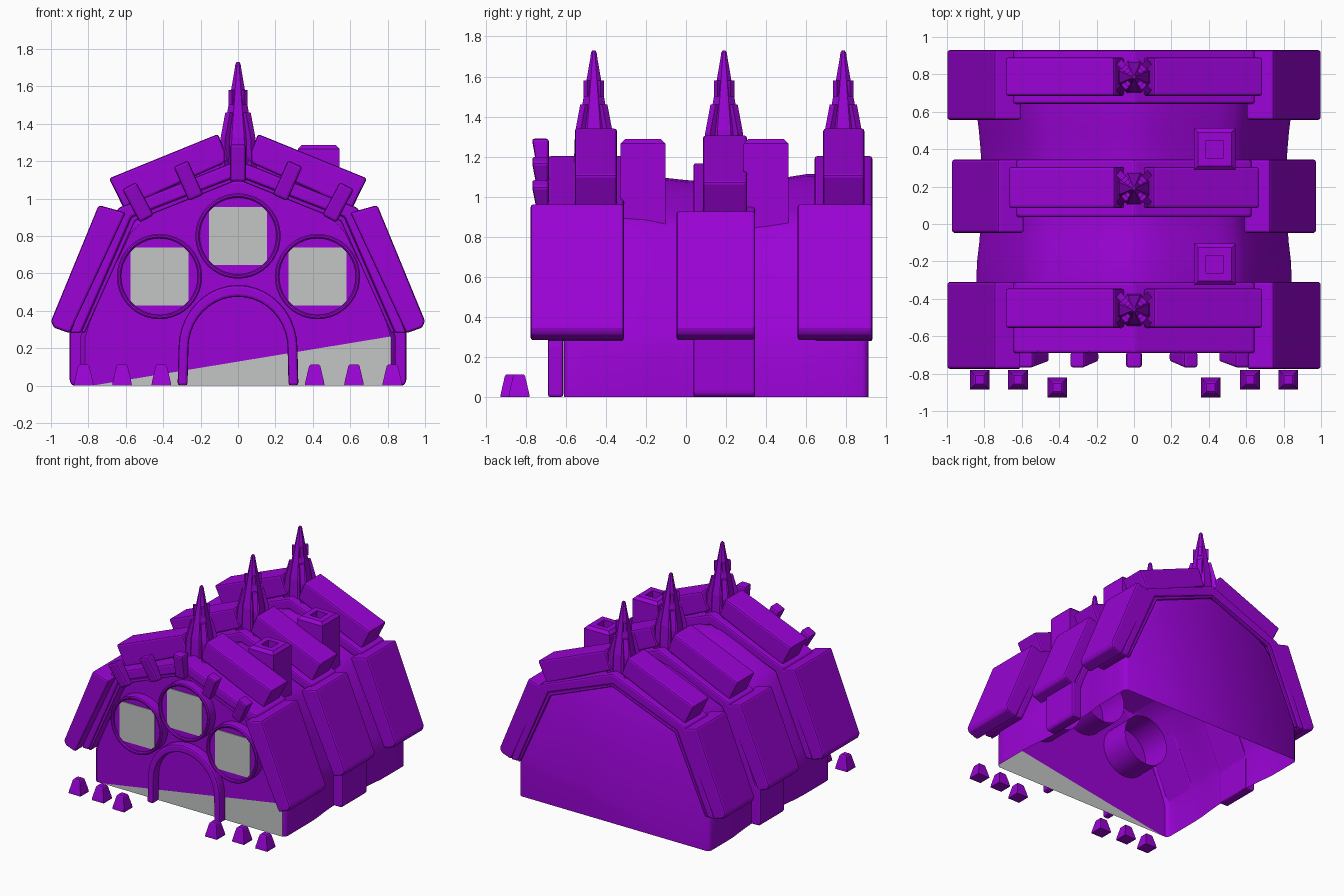
import bpy, bmesh, math
from mathutils import Matrix, Vector

if "Cube" in bpy.data.objects:
    bpy.data.objects.remove(bpy.data.objects["Cube"])


def material(name, rgb):
    m = bpy.data.materials.new(name)
    m.diffuse_color = (*rgb, 1)
    m.use_nodes = True
    m.node_tree.nodes["Principled BSDF"].inputs["Base Color"].default_value = m.diffuse_color
    return m


PURPLE = material("purple", (0.325, 0.001, 0.67))
GREY = material("pale_grey", (0.55, 0.565, 0.565))


def finish(name, bm, mats=(PURPLE,), bevel=0.0, smooth=False, recalc=True):
    if recalc:
        bmesh.ops.recalc_face_normals(bm, faces=bm.faces)
    me = bpy.data.meshes.new(name)
    bm.to_mesh(me)
    bm.free()
    ob = bpy.data.objects.new(name, me)
    bpy.context.collection.objects.link(ob)
    for m in mats:
        me.materials.append(m)
    if bevel:
        b = ob.modifiers.new("soft_edges", "BEVEL")
        b.width, b.segments, b.limit_method = bevel, 2, "ANGLE"
    if smooth:
        bpy.ops.object.select_all(action="DESELECT")
        ob.select_set(True)
        bpy.context.view_layer.objects.active = ob
        bpy.ops.object.shade_smooth_by_angle(angle=math.radians(40))
    return ob


def prism(name, profile, y0, y1, bevel=0.013, mat=PURPLE):
    """Extrude an xz profile along y."""
    bm = bmesh.new()
    f = bm.faces.new([bm.verts.new((x, y0, z)) for x, z in profile])
    out = bmesh.ops.extrude_face_region(bm, geom=[f])["geom"]
    bmesh.ops.translate(bm, vec=(0, y1 - y0, 0),
                        verts=[v for v in out if isinstance(v, bmesh.types.BMVert)])
    return finish(name, bm, mats=(mat,), bevel=bevel)


def stack(name, x, y, rings, sides=4):
    """Loft regular polygons given as (half width, z)."""
    bm = bmesh.new()
    loops = []
    for r, z in rings:
        k = r / math.cos(math.pi / sides)
        loops.append([bm.verts.new((x + k * math.cos((i + .5) * math.tau / sides),
                                    y + k * math.sin((i + .5) * math.tau / sides), z))
                      for i in range(sides)])
    for a, b in zip(loops, loops[1:]):
        for i in range(sides):
            j = (i + 1) % sides
            bm.faces.new((a[i], a[j], b[j], b[i]))
    bm.faces.new(loops[0])
    bm.faces.new(loops[-1])
    return finish(name, bm)


def mirrored(half):
    """Right half of an outline, bottom to top, completed on the left."""
    return half + [(-x, z) for x, z in reversed(half) if x > 0]


FRONT, BACK = -0.61, 0.91


def section(y):
    s = 1 + 0.037 * min(1, abs(y - 0.19) / 0.42) ** 2
    s -= 0.03 * max(0, 1 - min(y - FRONT, BACK - y) / 0.03) ** 2
    half = [(.813, 0), (.813, .25), (.79, .33), (.68, .58), (.57, .81), (.52, .865),
            (.44, .915), (.22, 1.015), (.09, 1.065), (0, 1.075)]
    return mirrored([(x * s, z * s) for x, z in half])


# Hollow hall, pinched at the middle and open underneath
bm = bmesh.new()
prev = None
steps = [FRONT, FRONT + .015, FRONT + .03] + [-.5 + .1 * i for i in range(14)] + [BACK - .03, BACK - .015, BACK]
for y in steps:
    row = [bm.verts.new((x, y, z)) for x, z in section(y)]
    if prev:
        for j in range(len(row) - 1):
            bm.faces.new((prev[j], prev[j + 1], row[j + 1], row[j]))
    prev = row
bm.faces.new(prev)
finish("hall_shell", bm, smooth=True)

# Front wall with a slanted grey wedge along the ground
bm = bmesh.new()
bm.faces.new([bm.verts.new((x, FRONT, z)) for x, z in section(FRONT)])
bmesh.ops.bisect_plane(bm, geom=bm.verts[:] + bm.edges[:] + bm.faces[:],
                       plane_co=(-.78, 0, 0), plane_no=(-.26, 0, 1.58))
for f in bm.faces:
    f.material_index = int(f.calc_center_median().z < 0.15 and len(f.verts) < 6)
    if f.normal.y > 0:
        f.normal_flip()
finish("front_wall", bm, mats=(PURPLE, GREY), recalc=False)

# Three roof ribs: arch, end lip, side slabs, roof slabs, spire
RIBS = [(-.69, -.31, -.775, -.555, -.345, -.46, 1.0, 0, (-.69, FRONT + .005)),
        (.037, .345, -.047, .085, .305, .19, .975, -.035, None),
        (.642, .93, .557, .685, .89, .785, 1.0, 0, (BACK - .005, .93))]
arch = [(.90, .28), (.64, .95), (0, 1.205)]
arch_in = [(.84, .28), (.57, .90), (0, 1.12)]
lip_in = [(.82, .28), (.55, .88), (0, 1.10)]
for a0, a1, s0, r0, r1, sy, k, dz, lip in RIBS:
    path = mirrored(arch) + mirrored(arch_in)[::-1]
    prism("rib_arch", [(x * k, z + dz) for x, z in path], a0, a1)
    if lip:
        prism("arch_lip", mirrored(arch_in) + mirrored(lip_in)[::-1], *lip, bevel=.008)
    for m in (1, -1):
        side = [(.90, .28), (.985, .31), (1.0, .345), (.745, .965), (.60, .925)]
        prism("side_slab", [(m * x * k, z + dz * (z > .5)) for x, z in side], s0, a1)
        roof = [(.05, 1.20), (.107, 1.345), (.69, 1.108), (.61, .95)]
        prism("roof_slab", [(m * x * k, z + dz) for x, z in roof], r0, r1)
    # Spire core with corner fins and small cleats
    stack("spire", 0, sy, [(.088, 1.12), (.08, 1.33), (.018, 1.69), (.014, 1.72), (.007, 1.73)], 8)
    bm = bmesh.new()
    for q in range(4):
        turn = Matrix.Translation((0, sy, 0)) @ Matrix.Rotation(math.radians(45 + 90 * q), 4, "Z")
        fin = [bm.verts.new(turn @ Vector((x, t, z))) for t in (-.018, .018)
               for x, z in ((.05, 1.12), (.125, 1.12), (.115, 1.32), (.078, 1.46), (.03, 1.46))]
        bm.faces.new(fin[:5])
        bm.faces.new(fin[5:])
        for i in range(5):
            j = (i + 1) % 5
            bm.faces.new((fin[i], fin[j], fin[5 + j], fin[5 + i]))
        bmesh.ops.create_cube(bm, size=1, matrix=turn @ Matrix.Translation((.042, 0, 1.54))
                              @ Matrix.Diagonal((.034, .026, .08, 1)))
    finish("spire_fins", bm)

# Posts below the middle rib
for m in (1, -1):
    prism("middle_post", [(m * .81, 0), (m * .885, .0), (m * .90, .02), (m * .90, .31), (m * .81, .31)],
          .037, .345)

# Chimneys with a sunken flue
for y in (-.215, .4):
    stack("chimney", .432, y, [(.112, .78), (.112, 1.265), (.09, 1.287), (.046, 1.287), (.046, 1.22)])

# Round windows: rim, inner tube, backing disc and square pane
N = 40
ring = [(math.cos(i * math.tau / N), math.sin(i * math.tau / N)) for i in range(N)]
for x, z in ((0, .8), (.425, .583), (-.42, .583)):
    bm = bmesh.new()
    rings = [(.205, -.36), (.205, FRONT), (.228, FRONT), (.228, -.683), (.221, -.69),
             (.212, -.69), (.205, -.683), (.205, -.668)]
    loops = [[bm.verts.new((x + r * u, y, z + r * v)) for u, v in ring] for r, y in rings]
    for a, b in zip(loops, loops[1:]):
        for i in range(N):
            j = (i + 1) % N
            bm.faces.new((a[i], a[j], b[j], b[i]))
    finish("window_rim", bm, smooth=True)
    prism("window_disc", [(x + .206 * u, z + .206 * v) for u, v in ring], -.67, -.664, 0)
    h, c = .156, .128
    pane = [(h, -c), (h, c), (c, h), (-c, h), (-h, c), (-h, -c), (-c, -h), (c, -h)]
    prism("window_pane", [(x + u, z + v) for u, v in pane], -.676, -.669, 0, GREY)


# Door frame: flat arch band
def door_arch(w, top, spring=.2, n=20):
    pts = [(w * math.cos(i * math.pi / n), spring + (top - spring) * math.sin(i * math.pi / n))
           for i in range(n + 1)]
    return [(w + .005, 0)] + pts + [(-w - .005, 0)]


prism("door_frame", door_arch(.318, .538) + door_arch(.265, .475)[::-1], -.69, FRONT - .002, .014)

# Clamps hooked over the front arch, tapering downwards
for x, z, tilt in ((0, 1.19, 0), (.265, 1.095, 24), (-.265, 1.095, -24),
                   (.535, .98, 28), (-.535, .98, -28)):
    bm = bmesh.new()
    bmesh.ops.create_cube(bm, size=1)
    for v in bm.verts:
        slant = .035 if v.co.z < 0 and v.co.y < 0 else 0
        v.co = (v.co.x * .085, v.co.y * .085 + slant, v.co.z * .2)
    bm.transform(Matrix.Translation((x, -.727, z)) @ Matrix.Rotation(math.radians(tilt), 4, "Y"))
    finish("arch_clamp", bm, bevel=.014)

# Ground stakes in front
for m in (1, -1):
    for x, y in ((.825, -.833), (.62, -.833), (.41, -.874)):
        stack("ground_stake", m * x, y, [(.053, 0), (.05, .02), (.03, .105), (.022, .113)])
